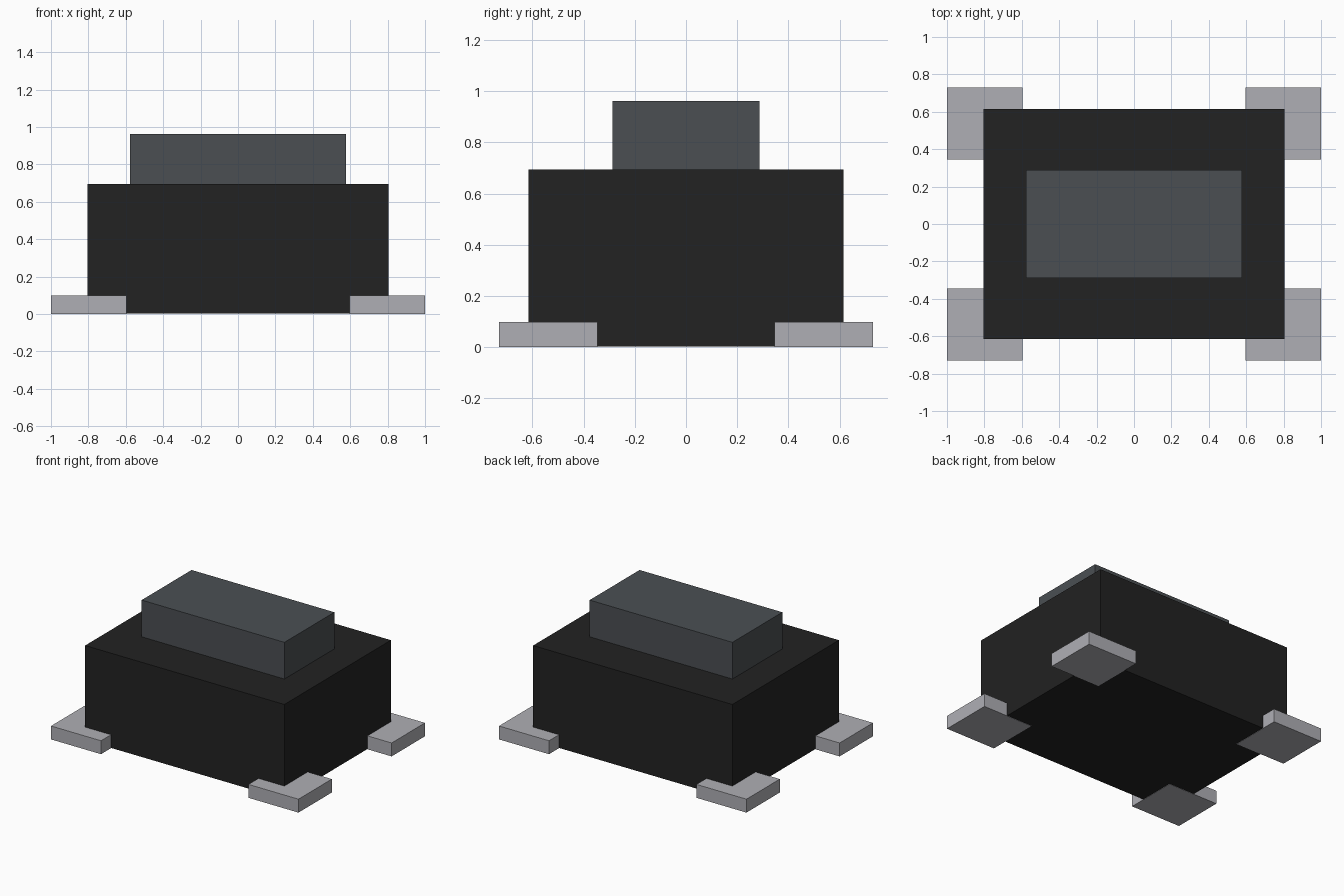
import bpy

if "Cube" in bpy.data.objects:
    bpy.data.objects.remove(bpy.data.objects["Cube"], do_unlink=True)


def make_material(name, color):
    mat = bpy.data.materials.new(name)
    mat.use_nodes = True
    mat.diffuse_color = (*color, 1)
    bsdf = next(n for n in mat.node_tree.nodes if n.type == 'BSDF_PRINCIPLED')
    bsdf.inputs["Base Color"].default_value = (*color, 1)
    return mat


def add_box(name, low, high, mat):
    """Axis-aligned box between two opposite corners."""
    center = [(a + b) / 2 for a, b in zip(low, high)]
    bpy.ops.mesh.primitive_cube_add(size=1, location=center)
    box = bpy.context.object
    box.name = name
    box.scale = [b - a for a, b in zip(low, high)]
    bpy.ops.object.transform_apply(location=False, rotation=False, scale=True)
    box.data.materials.append(mat)
    return box


black = make_material("black plastic", (0.016, 0.016, 0.016))
slate = make_material("slate grey plastic", (0.07, 0.078, 0.086))
metal = make_material("light grey metal", (0.43, 0.43, 0.46))

# Housing, a hair above the terminals' undersides
add_box("housing", (-0.805, -0.615, 0.002), (0.805, 0.615, 0.694), black)

# Push button on top
add_box("button", (-0.577, -0.288, 0.694), (0.577, 0.288, 0.962), slate)

# Four corner terminals
for sx, side in ((1, "left"), (-1, "right")):
    for sy, end in ((-1, "front"), (1, "back")):
        xs = sorted((sx * 0.596, sx * 1.0))
        ys = sorted((sy * 0.345, sy * 0.73))
        add_box(f"terminal_{end}_{side}", (xs[0], ys[0], 0), (xs[1], ys[1], 0.098), metal)
